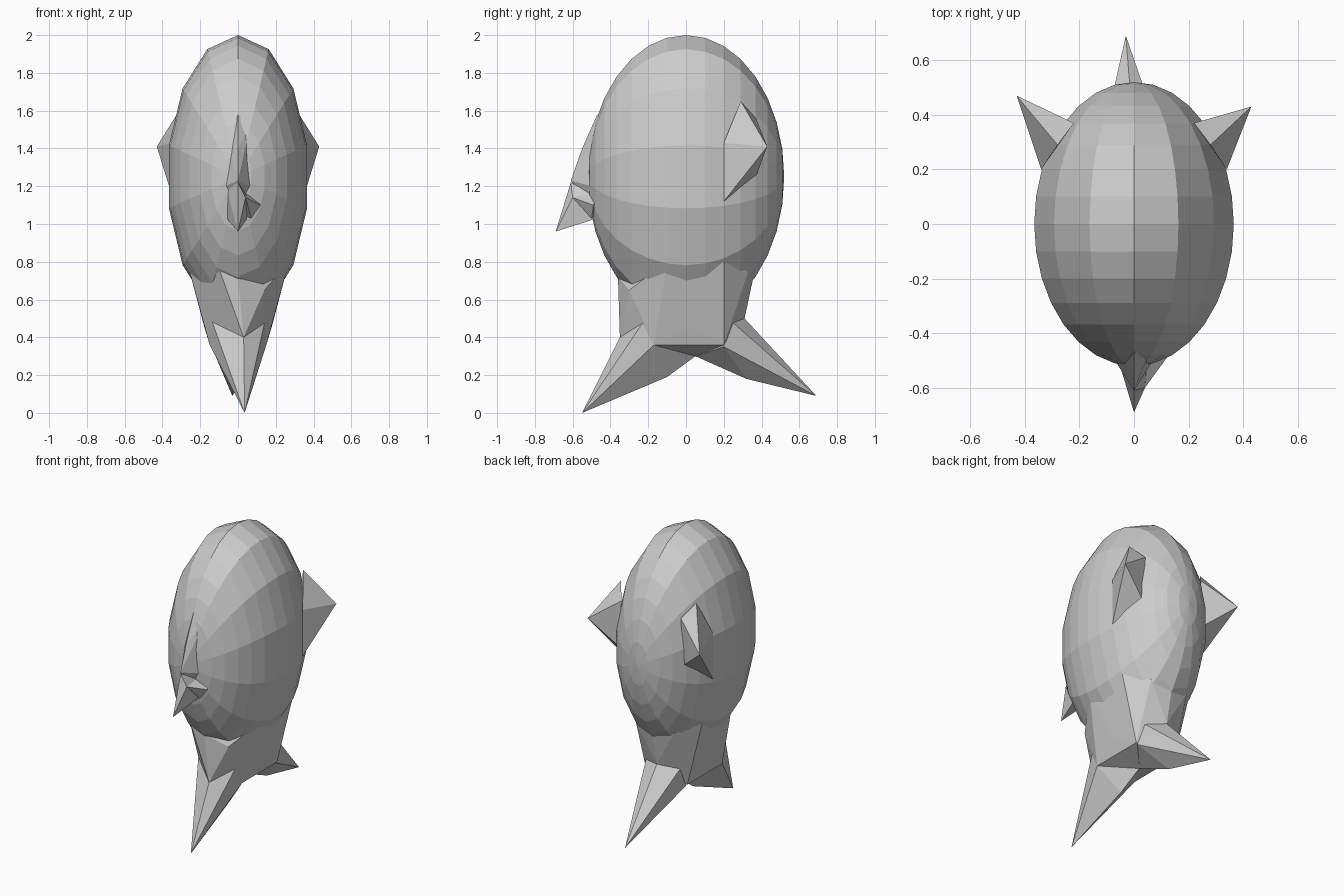
import bpy, bmesh
from math import sin, cos, pi

if "Cube" in bpy.data.objects:
    bpy.data.objects.remove(bpy.data.objects["Cube"])


def finish(name, bm):
    bmesh.ops.recalc_face_normals(bm, faces=bm.faces)
    mesh = bpy.data.meshes.new(name)
    bm.to_mesh(mesh)
    bm.free()
    obj = bpy.data.objects.new(name, mesh)
    bpy.context.collection.objects.link(obj)
    return obj


def faceted(name, points):
    """Flat-faced solid wrapped around a few corner points."""
    bm = bmesh.new()
    verts = [bm.verts.new(p) for p in points]
    res = bmesh.ops.convex_hull(bm, input=verts)
    loose = [v for v in bm.verts if not v.link_faces]
    bmesh.ops.delete(bm, geom=loose, context='VERTS')
    return finish(name, bm)


def both(x, y, z):
    return [(x, y, z), (-x, y, z)]


# Body: tall narrow ellipsoid with its poles at front and back
SEG, RINGS = 14, 16
bm = bmesh.new()
front = bm.verts.new((0, -0.52, 1.25))
back = bm.verts.new((0, 0.52, 1.25))
rings = []
for i in range(1, RINGS):
    a = pi * i / RINGS
    rings.append([bm.verts.new((0.375 * sin(a) * sin(2 * pi * j / SEG),
                                -0.52 * cos(a),
                                1.25 + 0.75 * sin(a) * cos(2 * pi * j / SEG)))
                  for j in range(SEG)])
for j in range(SEG):
    k = (j + 1) % SEG
    bm.faces.new((front, rings[0][j], rings[0][k]))
    bm.faces.new((back, rings[-1][k], rings[-1][j]))
    for r, s in zip(rings, rings[1:]):
        bm.faces.new((r[j], s[j], s[k], r[k]))
finish("body", bm)

# Tapered waist below the body
faceted("waist",
        [(0, -0.36, 0.72), (-0.11, -0.36, 0.79), (0.14, -0.30, 0.65),
         (0.03, -0.35, 0.40), (0, 0.31, 0.50), (0, 0.37, 0.78),
         (0, 0.05, 0.30)]
        + both(0.27, -0.10, 0.80) + both(0.26, 0.20, 0.80)
        + both(0.15, -0.20, 0.52) + both(0.15, -0.17, 0.36)
        + both(0.18, 0.02, 0.46) + both(0.15, 0.20, 0.52)
        + both(0.15, 0.20, 0.36) + both(0.14, 0.33, 0.75))

# Two pointed flukes at the bottom
faceted("front_fluke",
        [(0.035, -0.55, 0.0), (0.03, -0.35, 0.40), (0.02, -0.10, 0.19),
         (0, 0.05, 0.30)]
        + both(0.15, -0.20, 0.52) + both(0.15, -0.17, 0.36))
faceted("back_fluke",
        [(-0.03, 0.69, 0.09), (0, 0.31, 0.50), (-0.01, 0.32, 0.18),
         (0, 0.05, 0.30)]
        + both(0.14, 0.20, 0.52) + both(0.14, 0.20, 0.35))

# Side fins
for side, s, tip_y in (("right", 1, 0.43), ("left", -1, 0.47)):
    faceted(side + "_fin",
            [(s * x, y, z) for x, y, z in (
                (0.43, tip_y, 1.41), (0.28, 0.29, 1.65), (0.34, 0.20, 1.43),
                (0.34, 0.20, 1.12), (0.22, 0.37, 1.56), (0.24, 0.37, 1.25))])

# Snout ridge and pointed beak
faceted("snout_ridge",
        [(0, -0.61, 1.23), (0, -0.55, 1.40), (0, -0.47, 1.58),
         (0.065, -0.45, 1.52), (-0.05, -0.47, 1.42), (0, -0.49, 1.05)]
        + both(0.07, -0.50, 1.20))
faceted("beak",
        [(0, -0.69, 0.96), (0, -0.61, 1.22), (0.04, -0.60, 1.14),
         (-0.06, -0.49, 1.18), (-0.06, -0.47, 1.03), (0.05, -0.47, 1.03),
         (0.05, -0.48, 1.15)])
faceted("beak_side",
        [(0.04, -0.60, 1.14), (0.12, -0.49, 1.10), (0.07, -0.50, 1.03),
         (0.05, -0.46, 1.17), (0.02, -0.47, 1.05)])
